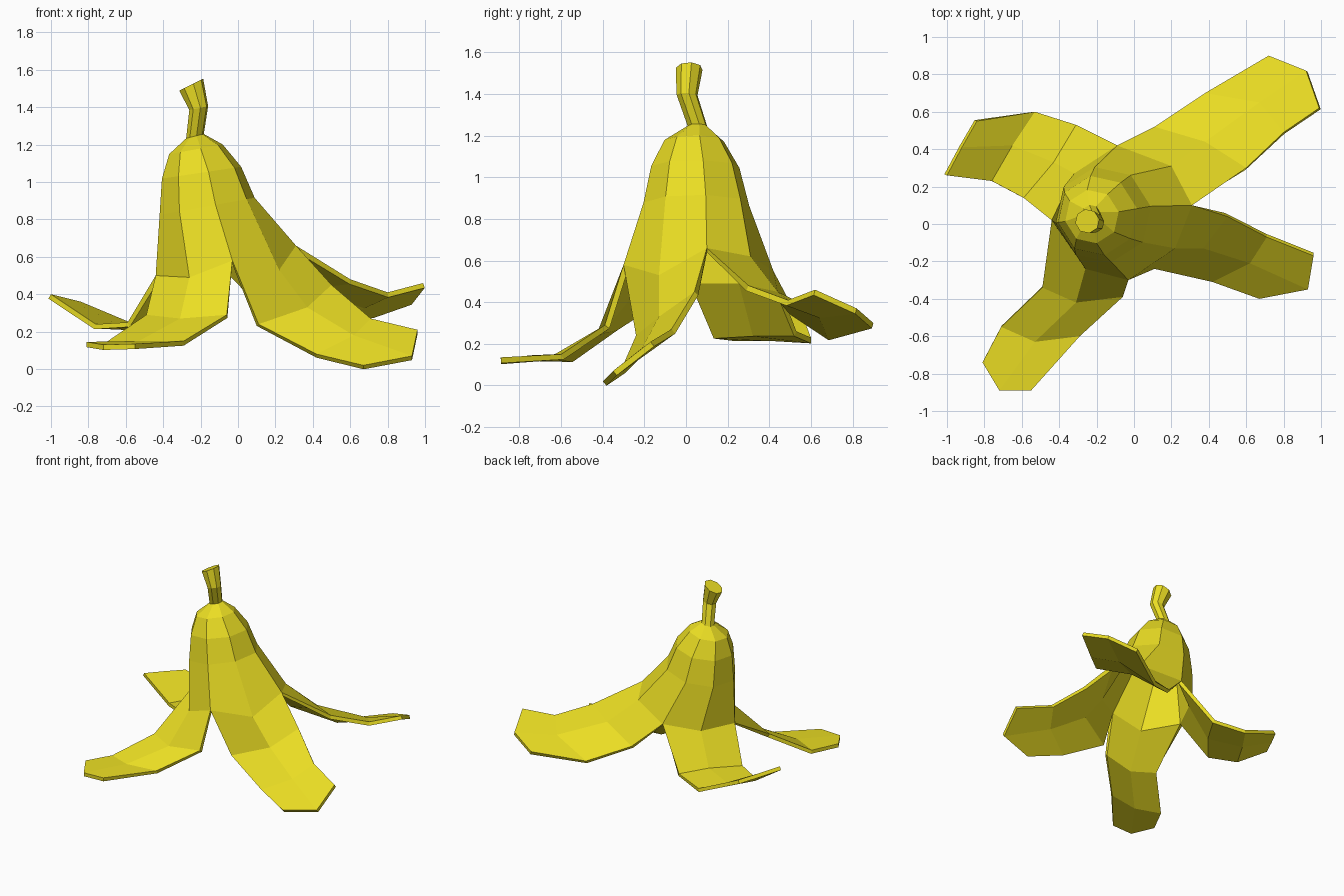
import bpy, bmesh
from math import cos, sin, radians

mat = bpy.data.materials.new("yellow_peel")
mat.diffuse_color = (0.83, 0.73, 0.017, 1)


def ring(bm, cx, cy, cz, r, slope):
    """Tilted eight-sided ring, clockwise from above."""
    out = []
    for i in range(8):
        a = radians(10 - 45 * i)
        dx, dy = r * cos(a), r * sin(a)
        out.append(bm.verts.new((cx + dx, cy + dy, cz + slope * dx)))
    return out


def bridge(bm, top, bottom, closed=True):
    n = len(top)
    for i in range(n if closed else n - 1):
        j = (i + 1) % n
        bm.faces.new((top[i], top[j], bottom[j], bottom[i]))


def finish(bm, name):
    me = bpy.data.meshes.new(name)
    bm.to_mesh(me)
    bm.free()
    me.materials.append(mat)
    ob = bpy.data.objects.new(name, me)
    bpy.context.collection.objects.link(ob)
    return ob


# Upper peel: closed bell down to the points where it tears
bm = bmesh.new()
bell = [ring(bm, *p) for p in (
    (-0.23, 0.055, 1.245, 0.048, 0.25),
    (-0.225, 0.04, 1.175, 0.145, 0.18),
    (-0.195, 0.045, 1.05, 0.215, 0.15),
    (-0.165, 0.05, 0.87, 0.258, 0.18))]
split = [bm.verts.new(p) for p in (
    (0.31, 0.10, 0.66), (0.22, -0.13, 0.53), (-0.03, -0.30, 0.58), (-0.26, -0.24, 0.49),
    (-0.44, 0.02, 0.50), (-0.32, 0.27, 0.50), (-0.09, 0.42, 0.55), (0.20, 0.31, 0.62))]
bell.append(split)
for a, b in zip(bell, bell[1:]):
    bridge(bm, a, b)

# Four flaps: rows of left edge, middle, right edge
front_right = [
    ((0.50, 0.04, 0.45), (0.37, -0.13, 0.33), (0.11, -0.24, 0.24)),
    ((0.71, -0.07, 0.27), (0.62, -0.21, 0.18), (0.42, -0.31, 0.08)),
    ((0.96, -0.17, 0.21), (0.93, -0.35, 0.07), (0.67, -0.40, 0.02))]
front_left = [
    ((-0.06, -0.39, 0.29), (-0.31, -0.42, 0.27), (-0.49, -0.34, 0.29)),
    ((-0.29, -0.60, 0.15), (-0.53, -0.63, 0.15), (-0.71, -0.55, 0.14)),
    ((-0.55, -0.89, 0.135), (-0.72, -0.89, 0.13), (-0.81, -0.74, 0.145))]
back_left = [
    ((-0.59, 0.14, 0.25), (-0.43, 0.33, 0.26), (-0.31, 0.53, 0.26)),
    ((-0.76, 0.23, 0.24), (-0.65, 0.42, 0.24), (-0.53, 0.60, 0.23)),
    ((-1.00, 0.26, 0.40), (-0.92, 0.41, 0.38), (-0.84, 0.55, 0.36))]
back_right = [
    ((0.11, 0.52, 0.36), (0.38, 0.44, 0.45), (0.60, 0.30, 0.48)),
    ((0.38, 0.70, 0.24), (0.67, 0.65, 0.35), (0.80, 0.49, 0.41)),
    ((0.72, 0.90, 0.30), (0.92, 0.82, 0.37), (0.99, 0.62, 0.46))]
for k, flap in enumerate((front_right, front_left, back_left, back_right)):
    prev = [split[(2 * k + i) % 8] for i in range(3)]
    for row in flap:
        cur = [bm.verts.new(p) for p in row]
        bridge(bm, prev, cur, closed=False)
        prev = cur
peel = finish(bm, "peel")
solid = peel.modifiers.new("thickness", "SOLIDIFY")
solid.thickness = 0.028
solid.offset = -1

# Bent stem, capped at both ends
bm = bmesh.new()
stem = [ring(bm, *p) for p in (
    (-0.25, 0.015, 1.52, 0.065, 0.5),
    (-0.21, 0.005, 1.395, 0.051, 0.2),
    (-0.23, 0.055, 1.245, 0.048, 0.25))]
for a, b in zip(stem, stem[1:]):
    bridge(bm, a, b)
bm.faces.new(stem[0][::-1])
bm.faces.new(stem[-1])
finish(bm, "stem")
